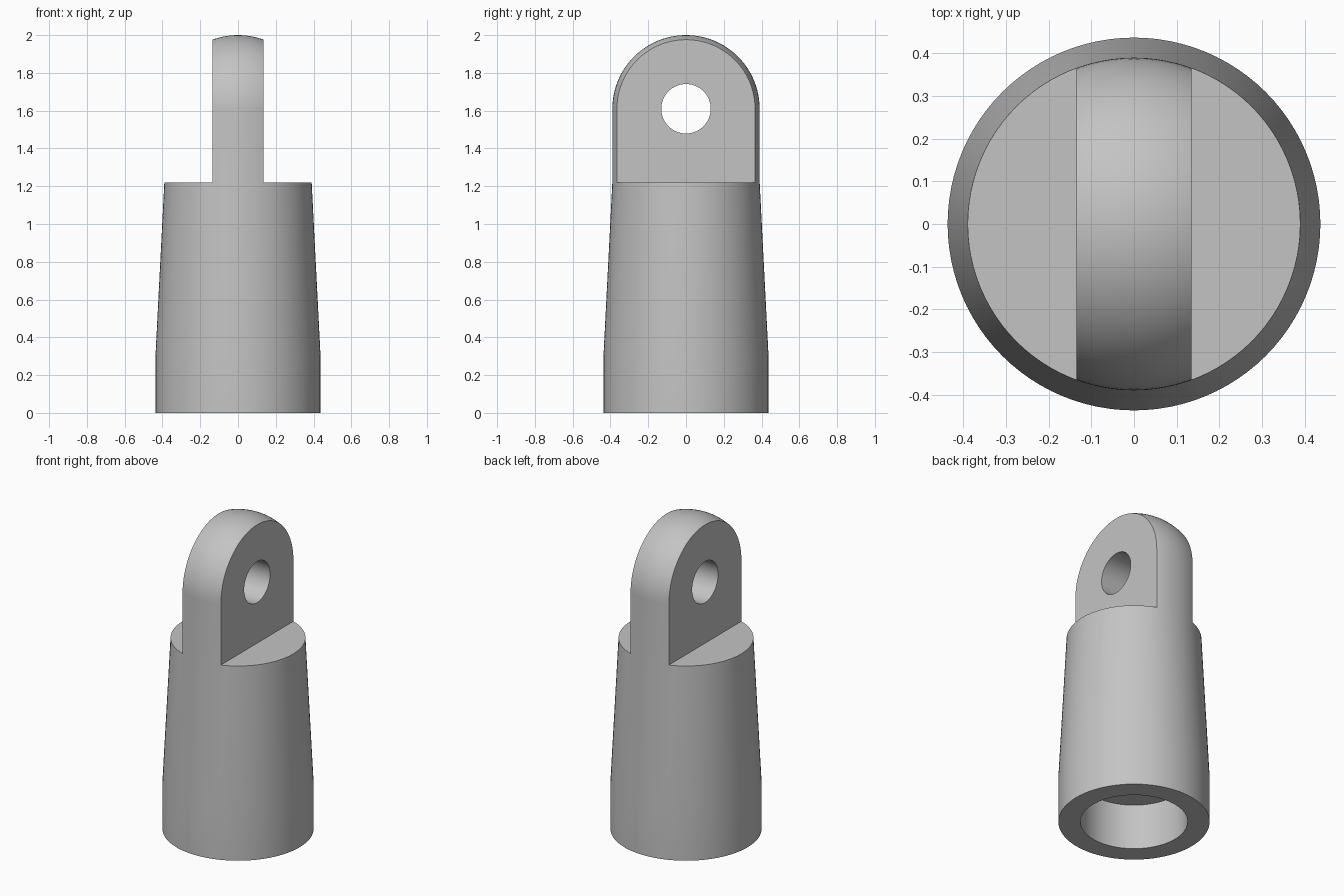
import bpy, bmesh, math
from mathutils import Matrix

cube = bpy.data.objects.get("Cube")
if cube:
    bpy.data.objects.remove(cube, do_unlink=True)

SEGMENTS = 96
TOP_R, TOP_Z = 0.39, 1.61      # dome radius and centre height
SHOULDER_Z = 1.22
TAB_HALF = 0.135               # half thickness of the eye tab

grey = bpy.data.materials.new("plain grey")
grey.use_nodes = True
colour = (0.55, 0.55, 0.55, 1)
grey.diffuse_color = colour
grey.node_tree.nodes["Principled BSDF"].inputs["Base Color"].default_value = colour


def add_object(name, bm):
    bmesh.ops.recalc_face_normals(bm, faces=bm.faces)
    mesh = bpy.data.meshes.new(name)
    bm.to_mesh(mesh)
    bm.free()
    mesh.materials.append(grey)
    obj = bpy.data.objects.new(name, mesh)
    bpy.context.collection.objects.link(obj)
    return obj


def lathe(name, profile):
    bm = bmesh.new()
    verts = [bm.verts.new((r, 0, z)) for r, z in profile]
    edges = [bm.edges.new(pair) for pair in zip(verts, verts[1:])]
    bmesh.ops.spin(bm, geom=verts + edges, axis=(0, 0, 1), cent=(0, 0, 0),
                   angle=math.tau, steps=SEGMENTS, use_duplicate=False)
    bmesh.ops.remove_doubles(bm, verts=bm.verts, dist=1e-5)
    return add_object(name, bm)


def cut(target, bm):
    cutter = add_object("cutter", bm)
    cutter.hide_render = True
    mod = target.modifiers.new("cut", "BOOLEAN")
    mod.operation, mod.solver, mod.object = "DIFFERENCE", "EXACT", cutter
    bpy.context.view_layer.objects.active = target
    bpy.ops.object.modifier_apply(modifier=mod.name)
    bpy.data.objects.remove(cutter, do_unlink=True)


# Turned body: blind bore, straight foot, taper, upper barrel and dome
profile = [(0, 0.29), (0.31, 0.29), (0.31, 0), (0.437, 0), (0.437, 0.3),
           (TOP_R, SHOULDER_Z)]
steps = 24
for i in range(steps):
    a = math.pi / 2 * i / steps
    profile.append((TOP_R * math.cos(a), TOP_Z + TOP_R * math.sin(a)))
profile.append((0, TOP_Z + TOP_R))
body = lathe("rod_end_body", profile)

# Flats on both sides leave the upright tab
for side in (-1, 1):
    bm = bmesh.new()
    place = Matrix.Translation((side * (TAB_HALF + 0.5), 0, SHOULDER_Z + 0.5))
    bmesh.ops.create_cube(bm, size=1, matrix=place)
    cut(body, bm)

# Cross hole through the tab
bm = bmesh.new()
bmesh.ops.create_cone(bm, cap_ends=True, segments=64, radius1=0.131,
                      radius2=0.131, depth=1,
                      matrix=Matrix.Translation((0, 0, TOP_Z))
                      @ Matrix.Rotation(math.pi / 2, 4, "Y"))
cut(body, bm)

# Smooth shading with crisp machined edges
bpy.ops.object.select_all(action="DESELECT")
body.select_set(True)
bpy.context.view_layer.objects.active = body
bpy.ops.object.shade_smooth_by_angle(angle=math.radians(30))
